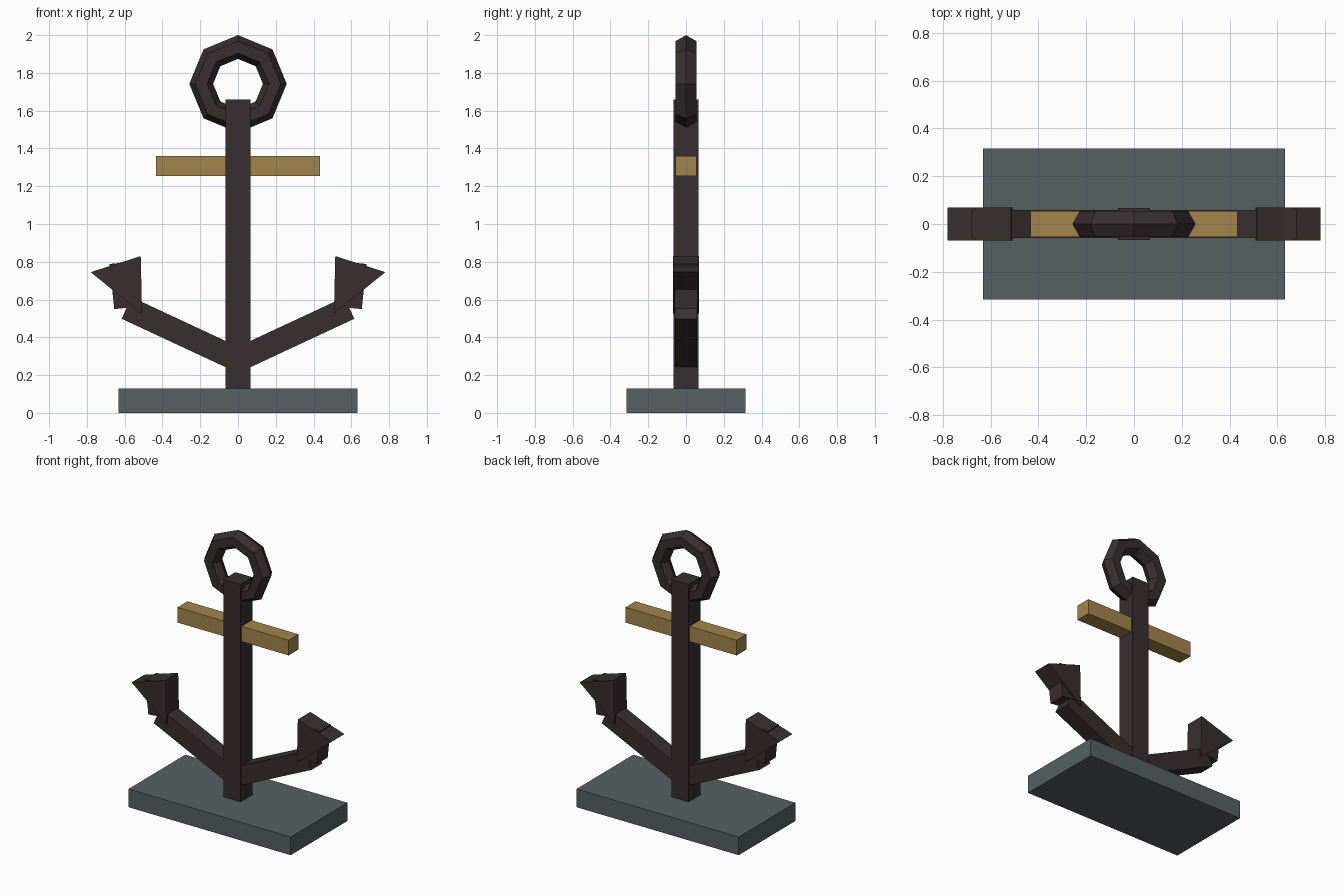
import bpy, bmesh
from math import cos, sin, tau, radians
from mathutils import Matrix, Vector

old = bpy.data.objects.get("Cube")
if old:
    bpy.data.objects.remove(old, do_unlink=True)


def material(name, rgb):
    m = bpy.data.materials.new(name)
    m.use_nodes = True
    m.diffuse_color = (*rgb, 1)
    m.node_tree.nodes["Principled BSDF"].inputs["Base Color"].default_value = (*rgb, 1)
    return m


IRON = material("dark_iron", (0.040, 0.027, 0.029))
STONE = material("grey_stone", (0.093, 0.118, 0.121))
WOOD = material("golden_wood", (0.361, 0.235, 0.070))


def finish(name, bm, mat):
    bmesh.ops.recalc_face_normals(bm, faces=bm.faces)
    mesh = bpy.data.meshes.new(name)
    bm.to_mesh(mesh)
    bm.free()
    mesh.materials.append(mat)
    obj = bpy.data.objects.new(name, mesh)
    bpy.context.collection.objects.link(obj)


def box(name, size, centre, mat, tilt=0):
    """Box turned about the y axis; a positive tilt raises its +x end."""
    bm = bmesh.new()
    m = (Matrix.Translation(centre) @ Matrix.Rotation(-radians(tilt), 4, 'Y')
         @ Matrix.Diagonal((*size, 1)))
    bmesh.ops.create_cube(bm, size=1, matrix=m)
    finish(name, bm, mat)


def prism(name, profile, half, mat):
    """Profile in x and z, extruded along y."""
    bm = bmesh.new()
    face = bm.faces.new([bm.verts.new((x, -half, z)) for x, z in profile])
    new = bmesh.ops.extrude_face_region(bm, geom=[face])["geom"]
    moved = [v for v in new if isinstance(v, bmesh.types.BMVert)]
    bmesh.ops.translate(bm, verts=moved, vec=(0, 2 * half, 0))
    finish(name, bm, mat)


def ring(name, z, major, minor, sides, section, mat):
    """Faceted upright ring."""
    bm = bmesh.new()
    loops = []
    for i in range(sides):
        a = tau * i / sides
        loop = []
        for j in range(section):
            b = tau * j / section
            r = major + minor * cos(b)
            loop.append(bm.verts.new((r * cos(a), minor * sin(b), z + r * sin(a))))
        loops.append(loop)
    for i in range(sides):
        p, q = loops[i - 1], loops[i]
        for j in range(section):
            bm.faces.new((p[j - 1], p[j], q[j], q[j - 1]))
    finish(name, bm, mat)


# Base, shank, stock and ring
box("base", (1.264, 0.632, 0.128), (0, 0, 0.064), STONE)
box("shank", (0.132, 0.132, 1.54), (0, 0, 0.89), IRON)
box("stock", (0.866, 0.11, 0.107), (0, 0, 1.307), WOOD)
ring("ring", 1.742, 0.195, 0.063, 8, 6, IRON)

# Arms, fluke blocks and pointed flukes on both sides
root, tip = Vector((0, 0, 0.28)), Vector((0.589, 0, 0.556))
for side, s in (("left", 1), ("right", -1)):
    mid = (root + tip) / 2
    box(side + "_arm", ((tip - root).length, 0.118, 0.126),
        (s * mid.x, 0, mid.z), IRON, s * 25)
    box(side + "_fluke_block", (0.12, 0.124, 0.24), (s * 0.608, 0, 0.675), IRON, s * -6)
    prism(side + "_fluke",
          [(s * 0.515, 0.83), (s * 0.78, 0.745), (s * 0.508, 0.525)], 0.07, IRON)
